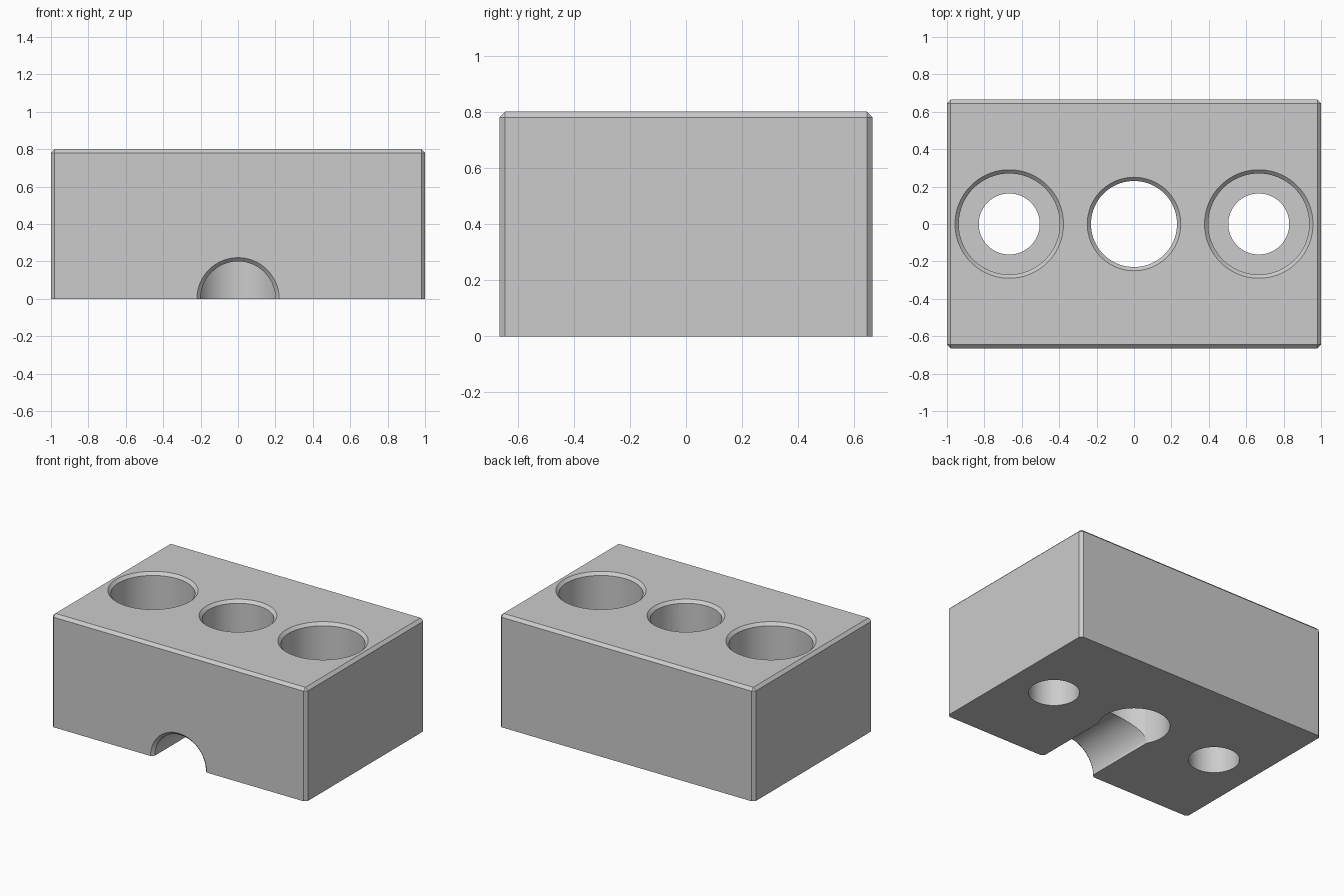
import bpy, bmesh, math
from mathutils import Matrix

old = bpy.data.objects.get("Cube")
if old:
    bpy.data.objects.remove(old, do_unlink=True)

W, D, H, C = 2.0, 1.33, 0.8, 0.02   # block size and chamfer
SEG = 96

grey = bpy.data.materials.new("light grey metal")
grey.use_nodes = True
grey.diffuse_color = (0.6, 0.6, 0.6, 1)
grey.node_tree.nodes["Principled BSDF"].inputs["Base Color"].default_value = (0.6, 0.6, 0.6, 1)


def make_object(name, bm):
    bmesh.ops.recalc_face_normals(bm, faces=bm.faces)
    mesh = bpy.data.meshes.new(name)
    bm.to_mesh(mesh)
    bm.free()
    mesh.materials.append(grey)
    obj = bpy.data.objects.new(name, mesh)
    bpy.context.collection.objects.link(obj)
    return obj


def turned_cutter(name, profile, matrix):
    """Solid of revolution from (radius, height) pairs."""
    bm = bmesh.new()
    rings = [[bm.verts.new((r * math.cos(2 * math.pi * i / SEG),
                            r * math.sin(2 * math.pi * i / SEG), z))
              for i in range(SEG)] for r, z in profile]
    for low, high in zip(rings, rings[1:]):
        for i in range(SEG):
            j = (i + 1) % SEG
            bm.faces.new((low[i], low[j], high[j], high[i]))
    bm.faces.new(rings[0])
    bm.faces.new(rings[-1])
    bm.transform(matrix)
    obj = make_object(name, bm)
    obj.hide_render = True
    return obj


def chamfered_mouth(r, z):
    """Profile end: straight wall, then a flare that runs past the surface."""
    return [(r, z - C), (r + 2 * C, z + C)]


# Block, chamfered on every edge except those around the base
bm = bmesh.new()
bmesh.ops.create_cube(bm, size=1, matrix=Matrix.Translation((0, 0, H / 2)) @ Matrix.Diagonal((W, D, H, 1)))
edges = [e for e in bm.edges if max(v.co.z for v in e.verts) > H / 2]
bmesh.ops.bevel(bm, geom=edges, offset=C, segments=1, affect='EDGES', profile=0.5)
block = make_object("block", bm)

# Central through hole
cutters = [turned_cutter("centre_hole_cutter", [(0.23, -0.1)] + chamfered_mouth(0.23, H),
                         Matrix.Identity(4))]

# Counterbored bolt holes, one on each side
for side, x in (("left", 0.667), ("right", -0.667)):
    profile = [(0.163, -0.1), (0.163, 0.46), (0.27, 0.46)] + chamfered_mouth(0.27, H)
    cutters.append(turned_cutter(side + "_bolt_hole_cutter", profile, Matrix.Translation((x, 0, 0))))

# Half-round channel from the front face into the central hole
cutters.append(turned_cutter("channel_cutter", [(0.2, 0)] + chamfered_mouth(0.2, D / 2),
                             Matrix.Rotation(math.pi / 2, 4, 'X')))

# Cut the block
bpy.ops.object.select_all(action='DESELECT')
bpy.context.view_layer.objects.active = block
block.select_set(True)
for cutter in cutters:
    mod = block.modifiers.new(cutter.name, 'BOOLEAN')
    mod.operation = 'DIFFERENCE'
    mod.solver = 'EXACT'
    mod.object = cutter
    bpy.ops.object.modifier_apply(modifier=mod.name)
    bpy.data.objects.remove(cutter, do_unlink=True)

bpy.ops.object.shade_smooth_by_angle(angle=math.radians(30))
